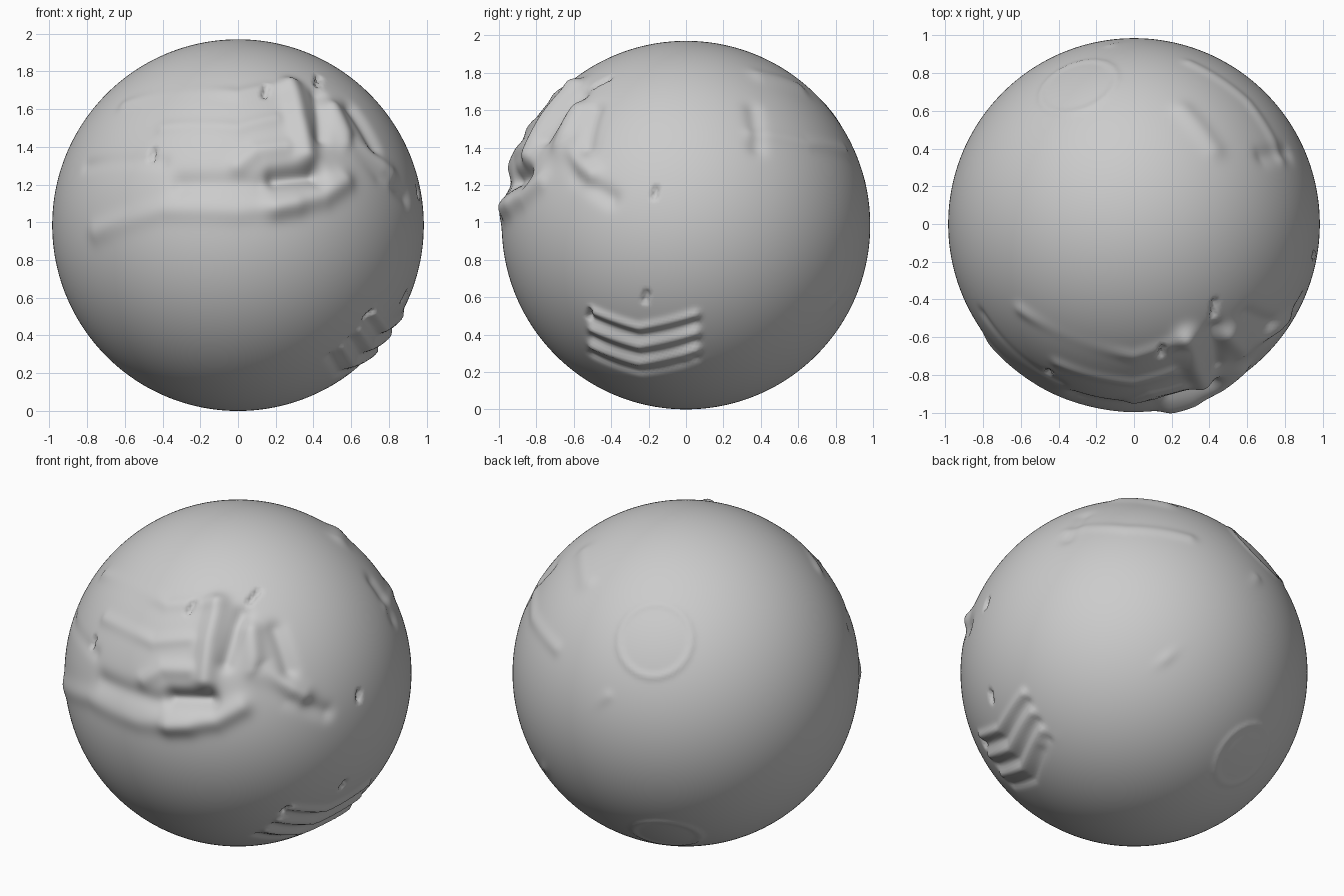
import bpy
import bmesh
import math
from mathutils import Vector

RADIUS = 0.985
CENTRE = Vector((0, 0, RADIUS))

default_cube = bpy.data.objects.get("Cube")
if default_cube:
    bpy.data.objects.remove(default_cube, do_unlink=True)


# Helpers turning flat coordinates on one side into directions on the ball
def depth(a, b):
    return math.sqrt(max(0.0, RADIUS * RADIUS - a * a - b * b))


def front(x, z):
    return Vector((x, -depth(x, z - RADIUS), z - RADIUS)).normalized()


def side(y, z):
    return Vector((depth(y, z - RADIUS), y, z - RADIUS)).normalized()


def top(x, y):
    return Vector((x, y, depth(x, y))).normalized()


strokes = []


def stroke(project, height, width, *points):
    """Raise (or sink, when negative) a soft fold along a path."""
    path = [project(*point) for point in points]
    strokes.append((path, height, width))


def ring(centre, radius, height, width, steps=20):
    """Raise a circular rim around a direction."""
    axis = centre.normalized()
    across = axis.orthogonal().normalized()
    along = axis.cross(across)
    path = []
    for step in range(steps + 1):
        turn = math.tau * step / steps
        rim = across * math.cos(turn) + along * math.sin(turn)
        path.append((axis + rim * radius).normalized())
    strokes.append((path, height, width))


def path_distance(point, path):
    nearest = 9.0
    for start, end in zip(path, path[1:]):
        span = end - start
        factor = (point - start).dot(span) / max(span.length_squared, 1e-9)
        foot = start + span * min(1.0, max(0.0, factor))
        nearest = min(nearest, (point - foot).length)
    return nearest


# Front: lower lip, hollow above it, upright fold and its valleys
stroke(front, 0.015, 0.06, (-.75, .95), (-.4, 1.07), (0, 1.06), (.3, 1.09))
stroke(front, 0.03, 0.06, (.2, 1.08), (.45, 1.14), (.56, 1.22))
stroke(front, -0.07, 0.055, (.2, 1.23), (.4, 1.25))
stroke(front, -0.025, 0.06, (-.3, 1.2), (.1, 1.2))
stroke(front, 0.045, 0.06, (.28, 1.72), (.32, 1.55), (.36, 1.36))
stroke(front, 0.02, 0.05, (.25, 1.4), (.1, 1.38), (0, 1.3))
stroke(front, -0.03, 0.045, (.42, 1.68), (.44, 1.45))
stroke(front, 0.035, 0.06, (.5, 1.6), (.58, 1.42), (.8, 1.25))
stroke(front, -0.025, 0.05, (.6, 1.6), (.72, 1.4))

# Front: shallow horizontal folds
stroke(front, 0.012, 0.04, (-.6, 1.62), (0, 1.68), (.25, 1.72))
stroke(front, 0.012, 0.04, (-.4, 1.5), (0, 1.5), (.2, 1.55))
stroke(front, -0.01, 0.04, (-.8, 1.3), (-.4, 1.32))

# Right side: upper hollows and bulge
stroke(side, -0.02, 0.05, (-.65, 1.4), (-.58, 1.25), (-.4, 1.13))
stroke(side, 0.015, 0.06, (.4, 1.78), (.6, 1.72))
stroke(side, -0.015, 0.05, (.36, 1.6), (.38, 1.4))
stroke(top, 0.01, 0.04, (.3, .85), (.6, .65), (.78, .35))

# Right side: stacked wrinkles low down, each ridge with a groove below
for level in (.47, .37, .28):
    for height, drop in ((0.018, 0), (-0.015, .05)):
        stroke(side, height, 0.025, (-.5, level + .06 - drop),
               (-.25, level - .03 - drop), (.05, level + .04 - drop))

# Back: two craters and the faint seam joining them to the wrinkles
upper_crater = Vector((-.3, .74, .57))
lower_crater = Vector((-.3, .62, -.71))
ring(upper_crater, 0.22, 0.007, 0.02)
ring(lower_crater, 0.2, 0.006, 0.02)
seam = [Vector(p).normalized() for p in
        ((.67, 0, -.72), (.42, .79, -.41), (-.12, .95, .25))]
strokes.append((seam, 0.007, 0.03))

# Small sharp nicks
for project, spots in (
    (front, ((-.46, 1.36), (.14, 1.69), (.42, 1.75))),
    (side, ((-.17, 1.16), (-.22, .6), (-.52, .51))),
):
    for x, z in spots:
        stroke(project, -0.03, 0.014, (x, z - .02), (x + .01, z + .02))

# Ball: a fine sphere shaped by the strokes
mesh = bpy.data.meshes.new("ball")
bm = bmesh.new()
bmesh.ops.create_icosphere(bm, subdivisions=7, radius=1)
bounds = []
for path, height, width in strokes:
    middle = sum(path, Vector()) / len(path)
    reach = max((point - middle).length for point in path) + 3 * width
    bounds.append((middle, reach))
for vert in bm.verts:
    direction = vert.co.normalized()
    lift = 0.0
    for (path, height, width), (middle, reach) in zip(strokes, bounds):
        if (direction - middle).length < reach:
            ratio = path_distance(direction, path) / width
            lift += height * math.exp(-ratio * ratio)
    vert.co = CENTRE + direction * (RADIUS + lift)
for face in bm.faces:
    face.smooth = True
bm.to_mesh(mesh)
bm.free()
ball = bpy.data.objects.new("ball", mesh)
bpy.context.collection.objects.link(ball)

# Plain grey surface
grey = bpy.data.materials.new("plain grey")
grey.use_nodes = True
colour = (0.6, 0.6, 0.6, 1)
grey.diffuse_color = colour
grey.node_tree.nodes["Principled BSDF"].inputs["Base Color"].default_value = colour
mesh.materials.append(grey)
